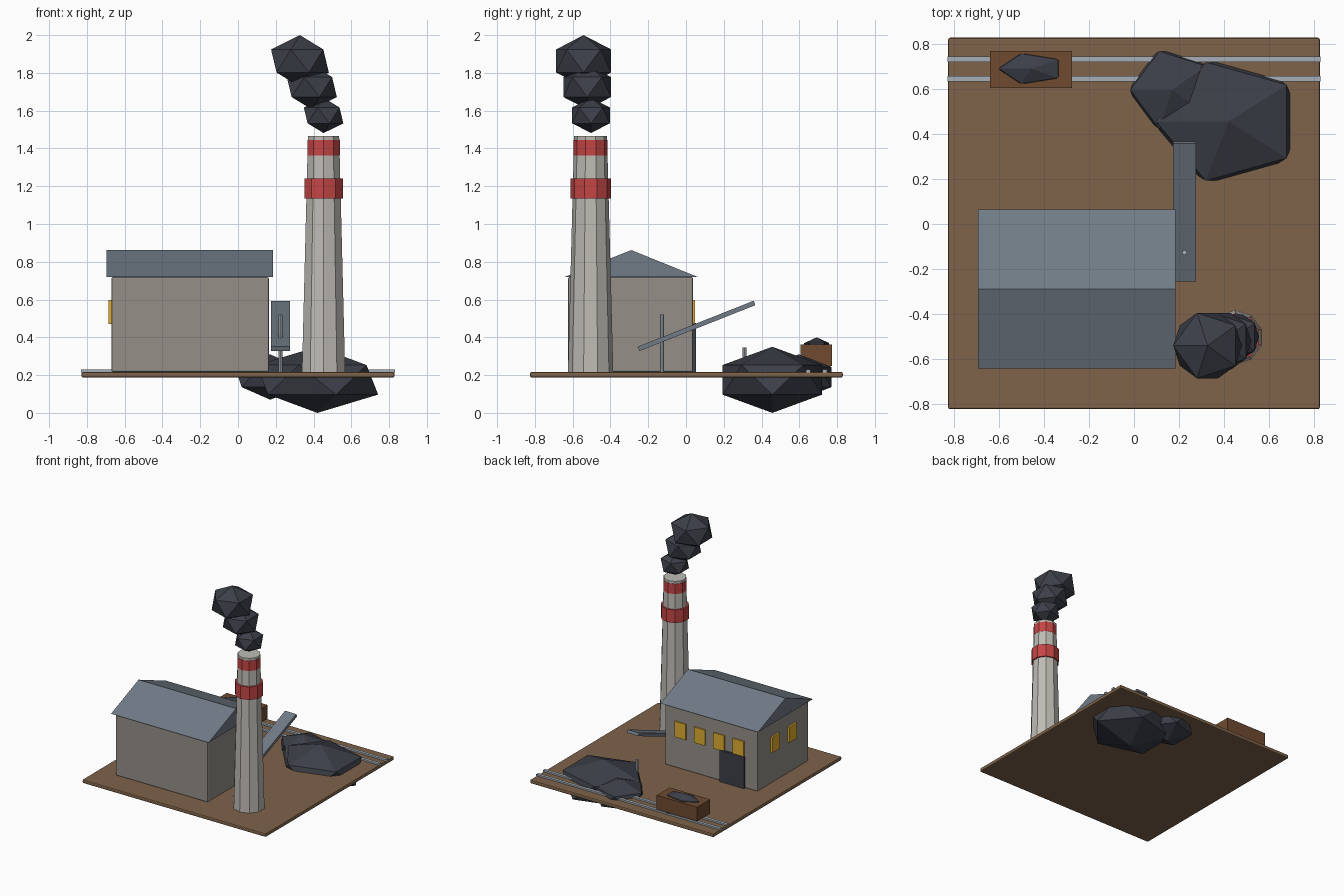
import bpy, math

if "Cube" in bpy.data.objects:
    bpy.data.objects.remove(bpy.data.objects["Cube"])

def mat(name, rgb):
    m = bpy.data.materials.new(name)
    m.diffuse_color = (*rgb, 1)
    m.use_nodes = True
    m.node_tree.nodes["Principled BSDF"].inputs["Base Color"].default_value = m.diffuse_color
    return m

EARTH = mat("earth", (0.21, 0.125, 0.068))
WALL = mat("wall", (0.30, 0.275, 0.245))
ROOF = mat("slate", (0.165, 0.20, 0.24))
CONCRETE = mat("concrete", (0.52, 0.50, 0.46))
RED = mat("red", (0.56, 0.06, 0.06))
COAL = mat("coal", (0.045, 0.05, 0.065))
GLASS = mat("lit_glass", (0.75, 0.42, 0.03))
RUST = mat("rust", (0.16, 0.07, 0.03))
STEEL = mat("steel", (0.38, 0.43, 0.48))

def finish(name, m):
    o = bpy.context.object
    o.name = name
    o.data.materials.append(m)
    return o

def box(name, x, y, z, m, bevel=0, tilt=0):
    """Box from (min, max) ranges, optionally tilted about x."""
    mid = [(a + b) / 2 for a, b in (x, y, z)]
    bpy.ops.mesh.primitive_cube_add(size=1, location=mid)
    o = finish(name, m)
    for v in o.data.vertices:
        v.co = [c * (b - a) for c, (a, b) in zip(v.co, (x, y, z))]
    o.rotation_euler.x = tilt
    if bevel:
        b = o.modifiers.new("bevel", 'BEVEL')
        b.width, b.segments = bevel, 2
    return o

def column(name, x, y, z0, z1, r0, r1, sides, m):
    bpy.ops.mesh.primitive_cone_add(vertices=sides, radius1=r0, radius2=r1, depth=z1 - z0,
                                    location=(x, y, (z0 + z1) / 2))
    return finish(name, m)

def lump(name, loc, radii):
    """Stretched 20-sided lump."""
    bpy.ops.mesh.primitive_ico_sphere_add(subdivisions=1, radius=1, location=loc,
                                          rotation=(0, 0, math.pi))
    o = finish(name, COAL)
    o.scale = radii
    return o

G = 0.217  # ground level

# Ground slab
box("ground_slab", (-0.828, 0.828), (-0.825, 0.83), (0.187, G), EARTH, 0.008)

# Hall with gable roof
box("hall_walls", (-0.67, 0.163), (-0.624, 0.037), (G, 0.719), WALL, 0.008)
x0, x1, y0, y1 = -0.695, 0.186, -0.644, 0.064
ym = (y0 + y1) / 2
verts = [(x, y, z) for x in (x0, x1) for y, z in ((y0, 0.719), (y1, 0.719), (ym, 0.862))]
me = bpy.data.meshes.new("gable_roof")
me.from_pydata(verts, [], [(0, 2, 1), (3, 4, 5), (0, 1, 4, 3), (1, 2, 5, 4), (2, 0, 3, 5)])
me.materials.append(ROOF)
bpy.context.collection.objects.link(bpy.data.objects.new("gable_roof", me))

# Windows and door
for i in range(4):
    cx = 0.02 - 0.174 * i
    box(f"back_window_{i}", (cx - 0.05, cx + 0.05), (0.03, 0.048), (0.47, 0.598), GLASS)
for i, cy in enumerate((-0.185, -0.405)):
    box(f"side_window_{i}", (-0.685, -0.66), (cy - 0.05, cy + 0.05), (0.47, 0.598), GLASS)
box("hall_door", (-0.56, -0.34), (0.03, 0.053), (G, 0.475), COAL)

# Chimney with warning bands
CX, CY = 0.453, -0.505
column("chimney", CX, CY, G, 1.465, 0.12, 0.087, 10, CONCRETE)
column("lower_band", CX, CY, 1.135, 1.24, 0.107, 0.107, 10, RED)
column("upper_band", CX, CY, 1.363, 1.445, 0.0905, 0.0905, 10, RED)

# Smoke puffs
for i, (x, y, z, r) in enumerate(((0.453, -0.503, 1.575, 0.117),
                                  (0.391, -0.523, 1.725, 0.148),
                                  (0.328, -0.542, 1.863, 0.171))):
    lump(f"smoke_puff_{i}", (x, y, z), (r, r, r * 0.8))

# Coal heaps
lump("large_coal_heap", (0.42, 0.457, 0.175), (0.36, 0.31, 0.175))
lump("small_coal_heap", (0.17, 0.597, 0.19), (0.208, 0.203, 0.12))

# Conveyor and its posts
box("conveyor", (0.174, 0.276), (-0.274, 0.386), (0.448, 0.473), ROOF, tilt=math.radians(21.6))
column("tall_post", 0.225, -0.127, G, 0.52, 0.011, 0.011, 8, STEEL)
column("short_post", 0.225, 0.31, G, 0.345, 0.011, 0.011, 8, STEEL)

# Rails
for i, y in enumerate((0.647, 0.735)):
    box(f"rail_{i}", (-0.83, 0.83), (y - 0.012, y + 0.012), (G - 0.004, 0.23), STEEL)

# Coal wagon
box("wagon_body", (-0.642, -0.276), (0.605, 0.772), (0.248, 0.363), RUST)
lump("wagon_coal", (-0.457, 0.692, 0.345), (0.162, 0.078, 0.055))
for i, x in enumerate((-0.56, -0.36)):
    for j, y in enumerate((0.647, 0.735)):
        w = column(f"wheel_{i}{j}", x, y, 0.238, 0.262, 0.028, 0.028, 10, COAL)
        w.rotation_euler.x = math.pi / 2
